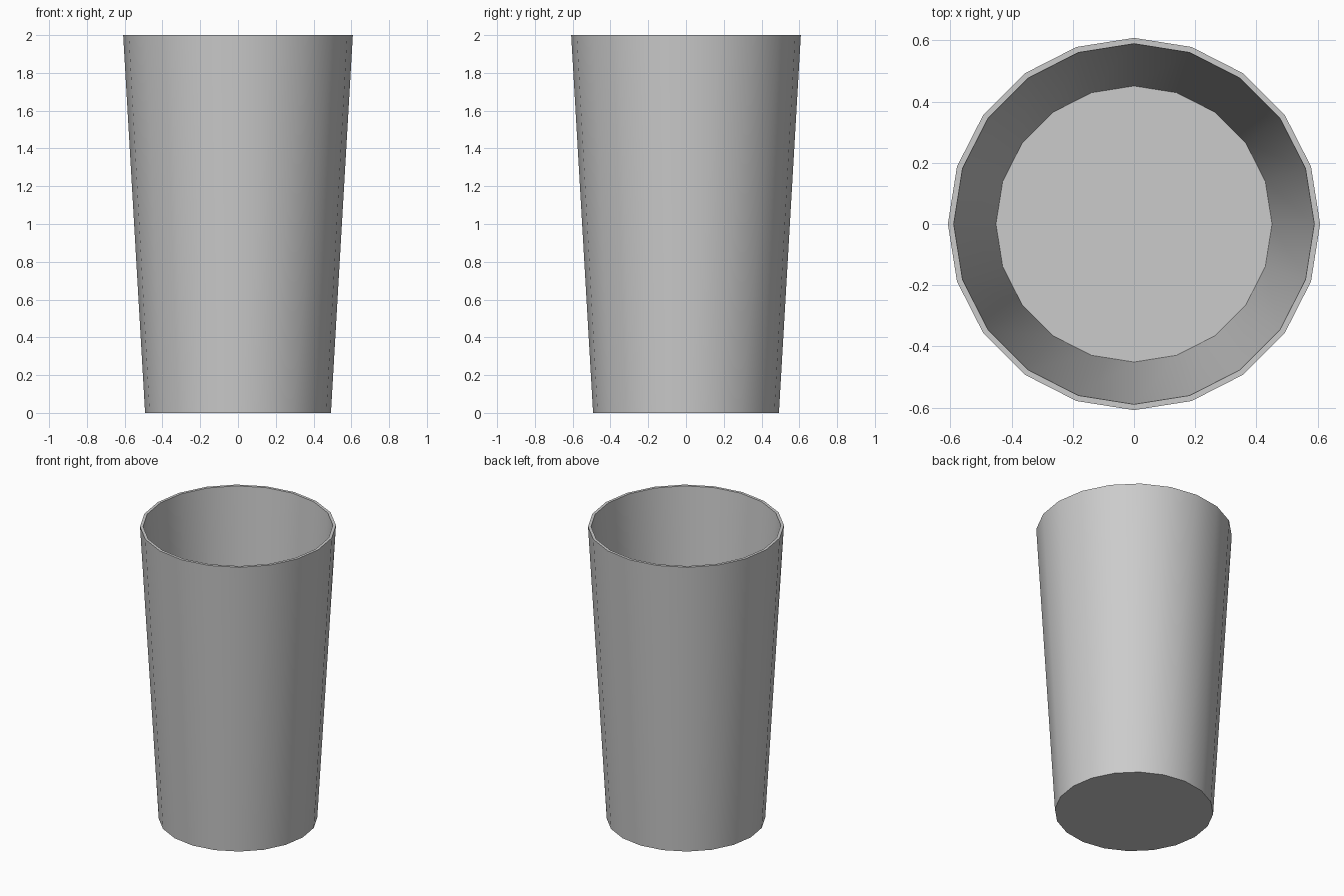
import bpy
import bmesh
import math

if "Cube" in bpy.data.objects:
    bpy.data.objects.remove(bpy.data.objects["Cube"])

SIDES = 20

# Cup profile (radius, height): outer base, outer rim, inner rim, inner floor
PROFILE = [(0.492, 0.0), (0.608, 2.0), (0.589, 2.0), (0.451, 0.04)]

bm = bmesh.new()
rings = []
for radius, z in PROFILE:
    rings.append([bm.verts.new((radius * math.cos(2 * math.pi * i / SIDES),
                                radius * math.sin(2 * math.pi * i / SIDES), z))
                  for i in range(SIDES)])

# Walls and rim
for low, high in zip(rings, rings[1:]):
    for i in range(SIDES):
        j = (i + 1) % SIDES
        bm.faces.new((low[i], low[j], high[j], high[i]))

# Underside and inner floor
bm.faces.new(rings[0][::-1])
bm.faces.new(rings[-1])
bmesh.ops.recalc_face_normals(bm, faces=bm.faces[:])

mesh = bpy.data.meshes.new("cup")
bm.to_mesh(mesh)
bm.free()
cup = bpy.data.objects.new("cup", mesh)
bpy.context.collection.objects.link(cup)

# Smooth walls, sharp rim and base
bpy.context.view_layer.objects.active = cup
cup.select_set(True)
bpy.ops.object.shade_smooth_by_angle(angle=math.radians(30))
